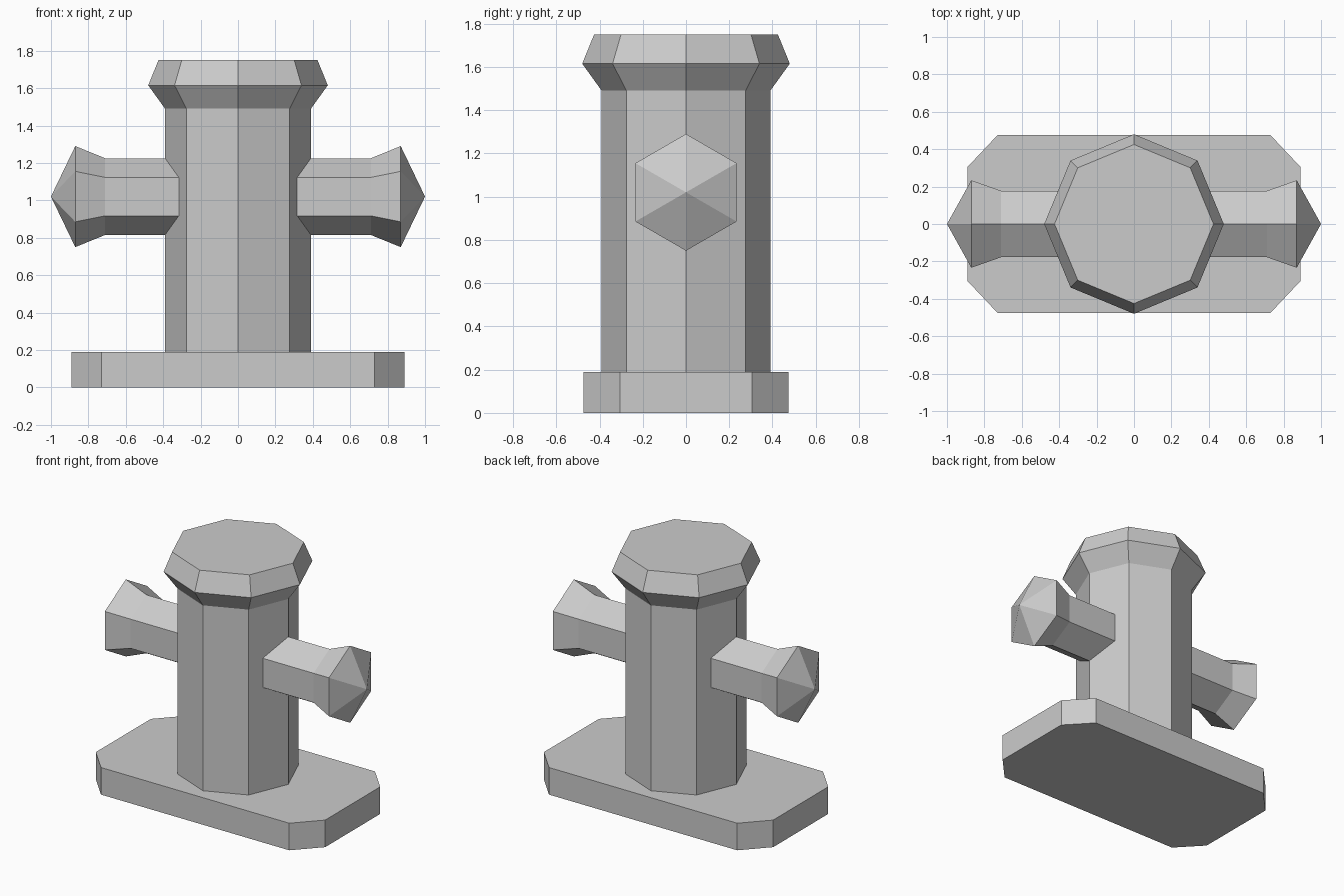
import bpy, bmesh
from math import sin, cos, tau, pi, tan

if "Cube" in bpy.data.objects:
    bpy.data.objects.remove(bpy.data.objects["Cube"])


def make_object(name, bm):
    bmesh.ops.recalc_face_normals(bm, faces=bm.faces)
    mesh = bpy.data.meshes.new(name)
    bm.to_mesh(mesh)
    bm.free()
    obj = bpy.data.objects.new(name, mesh)
    bpy.context.collection.objects.link(obj)
    return obj


def loft(name, rings, tip=None):
    """Skin a list of equal-sized point rings; close with caps or a pointed tip."""
    bm = bmesh.new()
    loops = [[bm.verts.new(p) for p in ring] for ring in rings]
    n = len(loops[0])
    for a, b in zip(loops, loops[1:]):
        for i in range(n):
            j = (i + 1) % n
            bm.faces.new((a[i], a[j], b[j], b[i]))
    bm.faces.new(loops[0])
    if tip:
        t = bm.verts.new(tip)
        for i in range(n):
            bm.faces.new((loops[-1][i], loops[-1][(i + 1) % n], t))
    else:
        bm.faces.new(loops[-1])
    return make_object(name, bm)


# Base plate: rectangle with clipped corners
outline = [(0.89, 0.305), (0.73, 0.475), (-0.73, 0.475), (-0.89, 0.305),
           (-0.89, -0.305), (-0.73, -0.475), (0.73, -0.475), (0.89, -0.305)]
loft("base_plate", [[(x, y, z) for x, y in outline] for z in (0, 0.19)])

# Octagonal post with flared cap
profile = [(0.39, 0.18), (0.39, 1.49), (0.48, 1.615), (0.425, 1.75)]
loft("post", [[(r * cos(tau * i / 8), r * sin(tau * i / 8), z) for i in range(8)]
              for r, z in profile])

# Hexagonal arm with pointed knob; its inner end follows the post's faces
ARM_Z = 1.02


def hexagon(x, r, slope=0):
    pts = [(r * sin(tau * i / 6), r * cos(tau * i / 6)) for i in range(6)]
    return [(x - abs(y) * slope, y, ARM_Z + z) for y, z in pts]


arm = loft("side_arms", [hexagon(0.387, 0.205, tan(pi / 8)), hexagon(0.71, 0.205),
                         hexagon(0.87, 0.27)], tip=(1, 0, ARM_Z))
mirror = arm.modifiers.new("mirror", 'MIRROR')
mirror.use_axis[0] = True
mirror.use_mirror_merge = False
